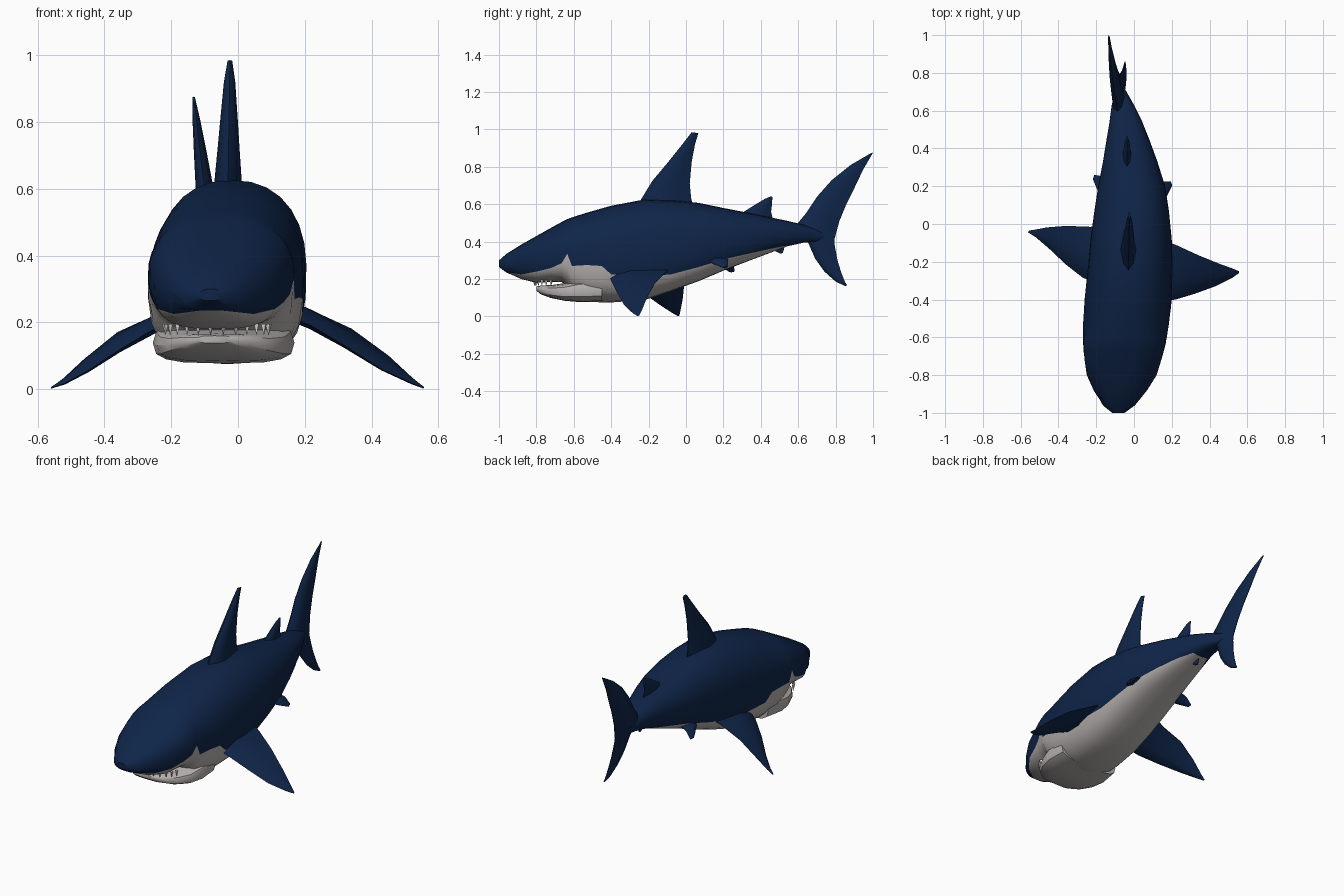
import bpy, bmesh, math
from mathutils import Vector


def material(name, rgb):
    m = bpy.data.materials.new(name)
    m.diffuse_color = (*rgb, 1)
    return m


NAVY = material("navy_skin", (0.0045, 0.018, 0.065))
PALE = material("pale_belly", (0.47, 0.44, 0.43))
TOOTH = material("tooth_white", (0.75, 0.74, 0.70))


def loft(name, rings, mats, rule=None, angle=35):
    """Skin a list of equal closed rings and cap both ends."""
    bm = bmesh.new()
    rows = [[bm.verts.new(p) for p in r] for r in rings]
    n = len(rows[0])
    for i in range(len(rows) - 1):
        for j in range(n):
            k = (j + 1) % n
            f = bm.faces.new((rows[i][j], rows[i][k], rows[i + 1][k], rows[i + 1][j]))
            f.material_index = rule(i, j) if rule else 0
    bm.faces.new(rows[0])
    bm.faces.new(rows[-1][::-1])
    bmesh.ops.remove_doubles(bm, verts=bm.verts, dist=0.0005)
    bmesh.ops.recalc_face_normals(bm, faces=bm.faces)
    me = bpy.data.meshes.new(name)
    bm.to_mesh(me)
    bm.free()
    ob = bpy.data.objects.new(name, me)
    bpy.context.collection.objects.link(ob)
    for m in mats:
        me.materials.append(m)
    bpy.ops.object.select_all(action='DESELECT')
    ob.select_set(True)
    bpy.context.view_layer.objects.active = ob
    bpy.ops.object.shade_smooth_by_angle(angle=math.radians(angle))
    return ob


def spow(v, e):
    return math.copysign(abs(v) ** e, v)


# Body stations: y, left x, right x, top z, bottom z, height of the colour edge
BODY = [
    (-1.00, -.115, -.05, .300, .265, .26),
    (-.96, -.165, .005, .335, .235, .23),
    (-.88, -.215, .07, .385, .200, .225),
    (-.80, -.25, .12, .430, .180, .24),
    (-.72, -.262, .145, .475, .185, .26),
    (-.665, -.268, .16, .505, .185, .285),
    (-.635, -.27, .168, .520, .160, .335),
    (-.61, -.27, .172, .530, .125, .27),
    (-.53, -.27, .185, .555, .080, .275),
    (-.45, -.265, .195, .578, .075, .27),
    (-.40, -.262, .20, .592, .075, .225),
    (-.22, -.243, .205, .626, .088, .215),
    (-.08, -.23, .20, .622, .135, .225),
    (.07, -.21, .185, .607, .190, .265),
    (.20, -.19, .165, .580, .245, .305),
    (.33, -.165, .125, .555, .295, .335),
    (.45, -.145, .08, .530, .340, .362),
    (.54, -.13, .045, .512, .375, .38),
    (.63, -.118, .0, .49, .395, .39),
    (.71, -.098, -.045, .46, .400, .39),
    (.76, -.082, -.068, .44, .410, .40),
]
UP, LOW = 9, 5


def body_ring(y, xl, xr, top, bot, edge):
    cx, w = (xl + xr) / 2, (xr - xl) / 2
    cz, h = (top + bot) / 2, (top - bot) / 2
    e_low = .68
    u = max(-.985, min(.9, (edge - cz) / h))
    split = math.acos(spow(u, 1 / (e_low if u < 0 else .88)))
    angles = [split * i / UP for i in range(UP)]
    angles += [split + (math.pi - split) * i / LOW for i in range(LOW + 1)]
    pts = []
    for a in angles:
        s, c = max(0, math.sin(a)), math.cos(a)
        e = .88 if c > 0 else e_low
        pts.append((w * s ** e, cz + h * spow(c, e)))
    right = [(cx + x, y, z) for x, z in pts]
    left = [(cx - x, y, z) for x, z in pts[-2:0:-1]]
    return right + left


def belly(i, j):
    return 1 if UP <= j < UP + 2 * LOW and 1 <= i < 17 else 0


loft("body", [body_ring(*s) for s in BODY], [NAVY, PALE], belly, 40)

# Lower jaw: y, centre x, half width, top z, bottom z
JAW = [(-.80, -.07, .05, .160, .138), (-.775, -.065, .105, .166, .118),
       (-.72, -.055, .16, .168, .098), (-.65, -.047, .195, .178, .084),
       (-.57, -.043, .212, .20, .077), (-.45, -.038, .20, .21, .08)]
rings = []
for y, cx, w, top, bot in JAW:
    r = []
    for k in range(16):
        a = math.tau * k / 16
        r.append((cx + w * spow(math.sin(a), .6), y,
                  (top + bot) / 2 + (top - bot) / 2 * spow(math.cos(a), .65)))
    rings.append(r)
loft("lower_jaw", rings, [PALE])

# Upper teeth along the mouth arc
for k in range(12):
    a = math.radians(-75 + 150 * k / 11)
    x, y = -.063 + .16 * math.sin(a), -.69 - .12 * math.cos(a)
    bpy.ops.mesh.primitive_cone_add(vertices=4, radius1=.01, radius2=0, depth=.035,
                                    location=(x, y, .178), rotation=(math.pi, 0, -a))
    tooth = bpy.context.object
    tooth.name = "tooth"
    tooth.data.materials.append(TOOTH)


# Fins: sections of (leading point, trailing point, thickness), root to tip
LENS = [(0, 0), (.12, .65), (.4, 1), (.7, .6), (1, .06)]


def fin(name, sections):
    secs = [(Vector(a), Vector(b), t) for a, b, t in sections]
    span = (secs[-1][0] + secs[-1][1] - secs[0][0] - secs[0][1]) / 2
    side = (secs[0][1] - secs[0][0]).cross(span).normalized()
    rings = []
    for a, b, t in secs:
        upper = [a.lerp(b, u) + side * t * v / 2 for u, v in LENS]
        lower = [a.lerp(b, u) - side * t * v / 2 for u, v in LENS[:0:-1]]
        rings.append(upper + lower)
    return loft(name, rings, [NAVY], None, 45)


def upright(name, xfun, rows):
    """Fin in the side plane; xfun gives its lean from height."""
    fin(name, [((xfun(z1), y1, z1), (xfun(z2), y2, z2), t) for y1, z1, y2, z2, t in rows])


upright("dorsal_fin", lambda z: -.03 + .015 * (z - .6), [
    (-.28, .56, .05, .56, .09), (-.235, .635, .028, .63, .08), (-.18, .725, .02, .71, .066),
    (-.10, .82, .03, .825, .05), (-.02, .92, .048, .92, .034), (.03, .985, .066, .98, .014)])
upright("rear_dorsal_fin", lambda z: -.037, [
    (.27, .535, .47, .50, .05), (.36, .592, .455, .56, .035),
    (.42, .628, .46, .60, .025), (.45, .641, .462, .64, .01)])
upright("anal_fin", lambda z: -.045, [
    (.42, .39, .53, .40, .03), (.465, .355, .525, .365, .02), (.505, .335, .518, .34, .008)])


def tail_lean(z):
    return -.076 - .12 * (z - .4)


upright("tail_upper_lobe", tail_lean, [
    (.57, .465, .79, .40, .07), (.64, .55, .82, .51, .06), (.70, .64, .857, .60, .05),
    (.78, .73, .897, .68, .038), (.88, .81, .947, .785, .024), (.985, .871, 1.0, .876, .008)])
upright("tail_lower_lobe", tail_lean, [
    (.62, .45, .79, .46, .065), (.655, .39, .795, .38, .055), (.69, .31, .81, .30, .045),
    (.74, .24, .83, .235, .034), (.80, .187, .85, .185, .02), (.85, .163, .862, .167, .007)])

# Paired fins, posed differently on each side
fin("right_pectoral_fin", [
    ((.13, -.41, .23), (.13, -.08, .27), .06), ((.22, -.40, .19), (.22, -.11, .235), .05),
    ((.32, -.37, .13), (.34, -.165, .18), .04), ((.43, -.33, .06), (.45, -.21, .10), .028),
    ((.52, -.285, .018), (.52, -.235, .035), .016), ((.556, -.26, .003), (.556, -.25, .006), .005)])
fin("left_pectoral_fin", [
    ((-.15, -.33, .23), (-.13, .0, .27), .06), ((-.27, -.285, .17), (-.23, -.015, .225), .05),
    ((-.36, -.215, .115), (-.36, -.01, .17), .04), ((-.45, -.13, .055), (-.46, -.018, .09), .028),
    ((-.52, -.07, .017), (-.525, -.03, .03), .016), ((-.56, -.045, .003), (-.556, -.035, .006), .005)])
fin("right_pelvic_fin", [
    ((.10, .08, .32), (.10, .22, .32), .045), ((.165, .13, .29), (.16, .225, .30), .03),
    ((.20, .20, .26), (.195, .225, .265), .01)])
fin("left_pelvic_fin", [
    ((-.12, .10, .31), (-.12, .25, .31), .045), ((-.185, .16, .28), (-.18, .255, .28), .03),
    ((-.215, .23, .24), (-.21, .26, .24), .01)])
